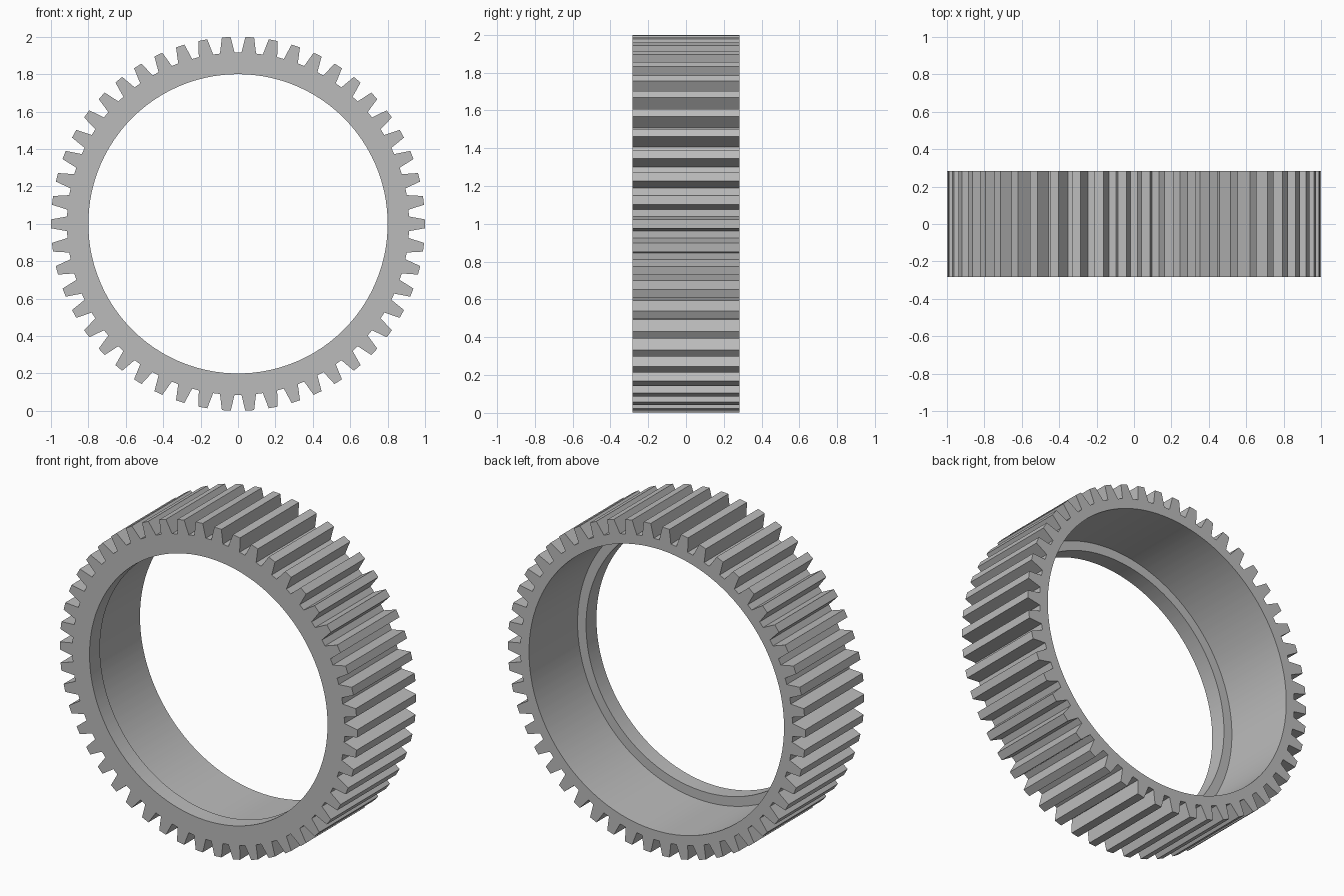
import bpy, bmesh, math

cube = bpy.data.objects.get("Cube")
if cube:
    bpy.data.objects.remove(cube, do_unlink=True)

TEETH = 50
TIP_R, ROOT_R = 1.0, 0.915
LIP_R, BORE_R = 0.80, 0.857
HALF_DEPTH, LIP_DEPTH = 0.283, 0.10
TIP_HALF, ROOT_HALF = math.radians(1.35), math.radians(2.45)

# Plain grey metal
grey = bpy.data.materials.new("plain_grey")
grey.use_nodes = True
colour = (0.5, 0.5, 0.5, 1)
grey.diffuse_color = colour
grey.node_tree.nodes["Principled BSDF"].inputs["Base Color"].default_value = colour

# Tooth outline as (angle, radius) pairs, one tooth centred on +x
outline = []
for i in range(TEETH):
    a = math.tau * i / TEETH
    outline += [(a - ROOT_HALF, ROOT_R), (a - TIP_HALF, TIP_R),
                (a + TIP_HALF, TIP_R), (a + ROOT_HALF, ROOT_R)]

bm = bmesh.new()


def ring(y, radius=None):
    """Loop of vertices following the teeth, or a circle if a radius is given."""
    return [bm.verts.new(((radius or r) * math.cos(a), y, 1 + (radius or r) * math.sin(a)))
            for a, r in outline]


# Closed cross-section: toothed rim, open back bore, ledge, front lip
front, back = -HALF_DEPTH, HALF_DEPTH
ledge = front + LIP_DEPTH
rings = [ring(front), ring(back), ring(back, BORE_R),
         ring(ledge, BORE_R), ring(ledge, LIP_R), ring(front, LIP_R)]
count = len(outline)
for k, first in enumerate(rings):
    second = rings[(k + 1) % len(rings)]
    for i in range(count):
        j = (i + 1) % count
        bm.faces.new((first[i], first[j], second[j], second[i]))
bmesh.ops.recalc_face_normals(bm, faces=bm.faces)

mesh = bpy.data.meshes.new("ring_gear")
bm.to_mesh(mesh)
bm.free()
mesh.materials.append(grey)
gear = bpy.data.objects.new("ring_gear", mesh)
bpy.context.collection.objects.link(gear)

# Smooth bore, crisp teeth and rims
bpy.ops.object.select_all(action="DESELECT")
gear.select_set(True)
bpy.context.view_layer.objects.active = gear
bpy.ops.object.shade_smooth_by_angle(angle=math.radians(30))
